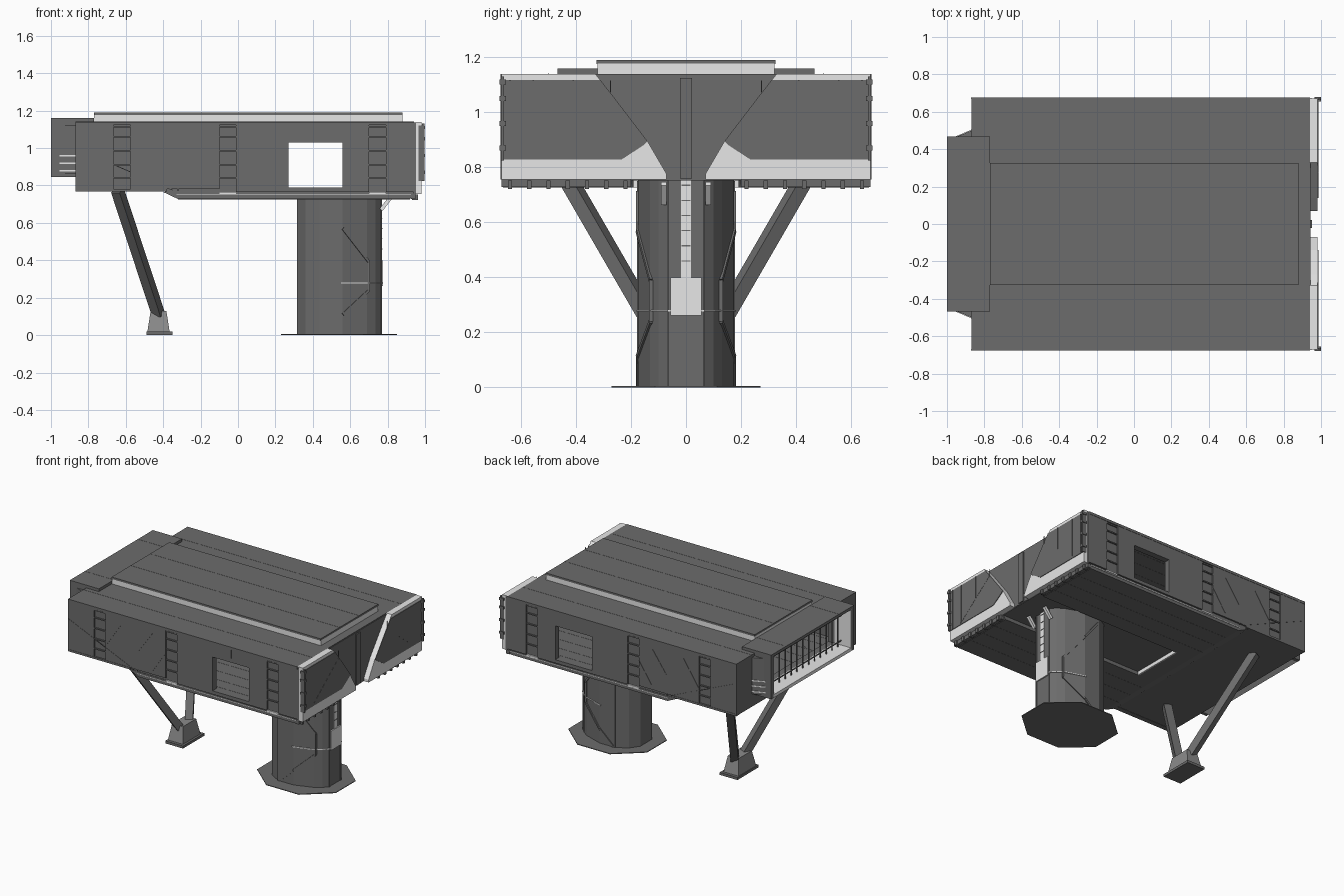
import bpy, bmesh, math
from mathutils import Vector, Matrix

if "Cube" in bpy.data.objects:
    bpy.data.objects.remove(bpy.data.objects["Cube"])


def material(name, v):
    m = bpy.data.materials.new(name)
    m.diffuse_color = (v, v, v, 1)
    m.use_nodes = True
    m.node_tree.nodes["Principled BSDF"].inputs["Base Color"].default_value = m.diffuse_color
    return m


GREY = material("hull grey", 0.15)
LIGHT = material("light trim", 0.8)
MID = material("mid grey", 0.26)
BOTH = (1, -1)


def finish(name, bm, mat):
    bmesh.ops.recalc_face_normals(bm, faces=bm.faces[:])
    me = bpy.data.meshes.new(name)
    bm.to_mesh(me)
    bm.free()
    ob = bpy.data.objects.new(name, me)
    me.materials.append(mat)
    bpy.context.collection.objects.link(ob)
    return ob


def boxes(name, items, mat):
    """Boxes given as x0, x1, y0, y1, z0, z1."""
    bm = bmesh.new()
    for x0, x1, y0, y1, z0, z1 in items:
        m = Matrix.Translation(((x0 + x1) / 2, (y0 + y1) / 2, (z0 + z1) / 2))
        m = m @ Matrix.Diagonal((abs(x1 - x0), abs(y1 - y0), abs(z1 - z0), 1))
        bmesh.ops.create_cube(bm, size=1, matrix=m)
    return finish(name, bm, mat)


def sides(items):
    """The same boxes on both sides of y = 0."""
    return [(a, b, s * c, s * d, e, f) for a, b, c, d, e, f in items for s in BOTH]


def prism(name, pts, axis, a, b, mat):
    """Profile extruded along an axis from a to b."""
    place = {"x": lambda p, t: (t, p[0], p[1]),
             "y": lambda p, t: (p[0], t, p[1]),
             "z": lambda p, t: (p[0], p[1], t)}[axis]
    bm = bmesh.new()
    lo = [bm.verts.new(place(p, a)) for p in pts]
    hi = [bm.verts.new(place(p, b)) for p in pts]
    bm.faces.new(lo)
    bm.faces.new(hi)
    for i in range(len(pts)):
        j = (i + 1) % len(pts)
        bm.faces.new((lo[i], lo[j], hi[j], hi[i]))
    return finish(name, bm, mat)


def beams(name, segs, w, d, mat):
    """Straight square bars between pairs of points."""
    bm = bmesh.new()
    for p, q in segs:
        p, q = Vector(p), Vector(q)
        m = Matrix.Translation((p + q) / 2) @ (q - p).to_track_quat("Z", "Y").to_matrix().to_4x4()
        bmesh.ops.create_cube(bm, size=1, matrix=m @ Matrix.Diagonal((w, d, (q - p).length, 1)))
    return finish(name, bm, mat)


# Hollow hull with side windows and an open rear
hull = prism("hull", [(-.87, .77), (-.40, .77), (-.35, .752), (.94, .752), (.94, 1.125), (-.87, 1.125)],
             "y", -.662, .662, GREY)
cuts = [boxes("room_cutter", [(-.82, .90, -.63, .63, .788, 1.105)], GREY),
        boxes("window_cutter", [(.27, .56, -.8, .8, .789, 1.03)], GREY),
        boxes("rear_cutter", [(-1.1, -.75, -.43, .43, .868, 1.10)], GREY)]
for c in cuts:
    c.hide_render = True
    c.hide_viewport = True
    m = hull.modifiers.new("cut", "BOOLEAN")
    m.operation, m.object, m.solver = "DIFFERENCE", c, "EXACT"
# Plank seams on the room floor and ceiling
boxes("room_planks", sides([(-.81, .89, y - .003, y + .003, z, z + .002)
                            for y in (.18, .29, .40, .51, .60) for z in (.787, 1.104)]), GREY)

# Roof
boxes("roof", [(-.87, .94, -.675, .675, 1.122, 1.14)], GREY)
boxes("roof_rise_sides", [(-.77, .88, -.322, .322, 1.14, 1.177)], LIGHT)
boxes("roof_rise_top", [(-.77, .88, -.325, .325, 1.176, 1.19)], GREY)
boxes("roof_seams", sides([(-.77, .88, .108, .112, 1.19, 1.191), (-.87, .94, .498, .502, 1.14, 1.141)]), GREY)

# Belly pads with a central channel, and the sloped step
for s in BOTH:
    prism("belly_pad", [(-.40, .765), (-.32, .727), (.92, .727), (.94, .755)], "y", s * .19, s * .665, GREY)
prism("channel_fill", [(-.40, .765), (-.32, .727), (-.20, .727), (-.20, .755)], "y", -.19, .19, GREY)
boxes("channel_end", [(-.20, -.192, -.19, .19, .727, .753)], LIGHT)
boxes("belly_seams", sides([(-.32, .92, y - .002, y + .002, .726, .728) for y in (.30, .42, .54)]), GREY)
boxes("side_edge_strip", sides([(-.33, .93, .66, .668, .748, .753)]), LIGHT)
boxes("rear_bottom_rim", sides([(-.87, -.38, .64, .675, .768, .782)]), GREY)

# Side plating between recessed rung bays
bays = (-.62, -.055, .745)
z0, z1 = .765, 1.122
plates = []
for a, b in ((-.87, -.665), (-.575, -.10), (-.01, .27), (.56, .70), (.79, .94)):
    plates.append((a, b, .655, .673, z0 if b > -.1 else .78, z1))
plates += [(.27, .56, .655, .673, z0, .789), (.27, .56, .655, .673, 1.03, z1)]
boxes("side_plates", sides(plates), GREY)
boxes("bay_rungs", sides([(x - .045, x + .045, .655, .671, z - .004, z + .004)
                          for x in bays for z in (.84, .91, .985, 1.06, 1.115)]), GREY)
boxes("bay_feet", sides([(x - .045, x + .045, .655, .671, .755, .766) for x in bays[1:]]), LIGHT)
boxes("side_seams", sides([(x - .003, x + .003, .672, .6745, .77, z1) for x in (-.32, .13)]
                          + [(-.773, -.767, .672, .6745, .94, z1), (.412, .418, .672, .6745, 1.06, z1)]), GREY)
slants = [((-.57, .89), (-.45, 1.07)), ((-.32, .91), (-.205, 1.07)), ((-.20, .81), (-.10, .96)),
          ((-.87, 1.0), (-.35, .775))]
beams("slant_seams", [((p[0], s * .673, p[1]), (q[0], s * .673, q[1])) for p, q in slants for s in BOTH],
      .004, .004, GREY)

# Rear window housing
boxes("rear_housing", [(-1, -.77, -.468, .468, 1.14, 1.16), (-.87, -.77, -.468, .468, 1.12, 1.145)]
      + sides([(-1, -.86, .44, .468, .845, 1.145)]), GREY)
boxes("rear_sill", [(-1, -.86, -.44, .44, .845, .868)], LIGHT)
boxes("rear_frame", sides([(-.998, -.87, .432, .441, .865, 1.142)]), LIGHT)
boxes("rear_mullions", [(-.925, -.918, y * .066 - .003, y * .066 + .003, .865, 1.142) for y in range(-6, 7)]
      + [(-.925, -.918, -.44, .44, z - .003, z + .003) for z in (.90, 1.08)], GREY)
boxes("housing_seams", sides([(-1, -.77, .297, .301, 1.16, 1.161)]), GREY)
for s in BOTH:
    prism("housing_gusset", [(-.95, s * .466), (-.868, s * .466), (-.868, s * .50)], "z", .86, 1.12, GREY)
    for z in (.88, .92, .958):
        prism("gusset_stripe", [(-.955, s * .468), (-.868, s * .468), (-.868, s * .505)],
              "z", z - .004, z + .004, LIGHT)

# Front end: tapered centre with light-edged wing panels
prism("nose_centre", [(-.07, .755), (.07, .755), (.14, .895), (.27, 1.065), (.33, 1.135),
                      (-.33, 1.135), (-.27, 1.065), (-.14, .895)], "x", .93, .944, GREY)
boxes("nose_ridge", [(.94, .952, -.022, .022, .76, 1.125)], GREY)
for s in BOTH:
    back = [(.67, .755), (.67, 1.14), (.33, 1.14), (.27, 1.065), (.14, .895), (.07, .775), (.07, .755)]
    prism("wing_backing", [(s * y, z) for y, z in back], "x", .938, .982, LIGHT)
    wing = [(.67, .828), (.67, 1.118), (.312, 1.118), (.27, 1.065), (.14, .895), (.155, .88), (.235, .828)]
    prism("wing_panel", [(s * y, z) for y, z in wing], "x", .981, .986, GREY)
    beams("wing_creases", [((.985, s * .275, 1.06), (.985, s * .57, .83)),
                           ((.985, s * .275, 1.06), (.985, s * .275, 1.115))], .004, .004, GREY)
boxes("wing_outer_plates", sides([(.938, .952, .668, .674, .755, 1.135), (.966, .985, .668, .674, .825, 1.12)]), GREY)
boxes("wing_seams", sides([(.985, .9875, y - .003, y + .003, a, 1.118)
                           for y, a in ((.64, .83), (.555, .84), (.41, .96))]), GREY)
boxes("wing_clips", sides([(.965, 1.0, .655, .678, z - .009, z + .009) for z in (.87, .96, 1.05, 1.11)]
                          + [(.985, .997, .662, .672, .825, 1.13)]), GREY)
boxes("front_rail", sides([(.925, .95, .20, .67, .728, .756)]), GREY)
boxes("rail_teeth", sides([(.93, .962, y - .008, y + .008, .722, .752)
                           for y in (.22, .29, .36, .43, .50, .57, .64)]), GREY)

# Column on its faceted base plate
half = [(.765, .065), (.735, .10), (.69, .13), (.56, .175), (.44, .175), (.36, .13), (.315, .065)]
ring = half + [(x, -y) for x, y in reversed(half)]
prism("column", ring, "z", 0, .755, GREY)
prism("column_base", [(.54 + .31 * math.cos(a) / math.cos(math.pi / 8),
                       .27 * math.sin(a) / math.cos(math.pi / 8))
                      for a in [math.pi / 8 + i * math.pi / 4 for i in range(8)]], "z", 0, .005, GREY)
path = [(.45, .175, .71), (.56, .175, .57), (.70, .127, .39), (.70, .127, .24), (.56, .175, .11), (.45, .175, .01)]
for s in BOTH:
    pts = [(x, s * y, z) for x, y, z in path]
    beams("column_pipe", list(zip(pts, pts[1:])), .014, .014, GREY)
boxes("column_ribs", sides([(.435, .447, .17, .178, 0, .75), (.75, .77, .058, .066, .0, .75)]), GREY)
collar = [(.55, .182), (.69, .138), (.74, .105), (.772, .068)]
prism("column_collar", collar + [(x, -y) for x, y in reversed(collar)], "z", .275, .281, LIGHT)
boxes("service_box", [(.74, .774, -.057, .057, .262, .40)], LIGHT)
boxes("ladder_strip", [(.75, .770, -.018, .018, .40, .752)], LIGHT)
boxes("ladder_rungs", [(.76, .772, -.017, .017, z - .002, z + .002)
                       for z in (.46, .515, .57, .625, .68, .735)], GREY)
beams("column_brackets", [((.765, s * .08, .67), (.82, s * .08, .74)) for s in BOTH], .02, .02, LIGHT)

# V strut and its foot
beams("strut", [((-.425, s * .055, .11), (-.645, s * .44, .775)) for s in BOTH], .052, .052, GREY)
boxes("foot_pad", [(-.49, -.35, -.12, .12, 0, .018)], GREY)
bm = bmesh.new()
bmesh.ops.create_cube(bm, size=1, matrix=Matrix.Translation((-.425, 0, .072)) @ Matrix.Diagonal((.12, .20, .115, 1)))
for v in bm.verts:
    if v.co.z > .07:
        v.co.x = -.425 + (v.co.x + .425) * .7
        v.co.y *= .75
finish("foot_block", bm, MID)
